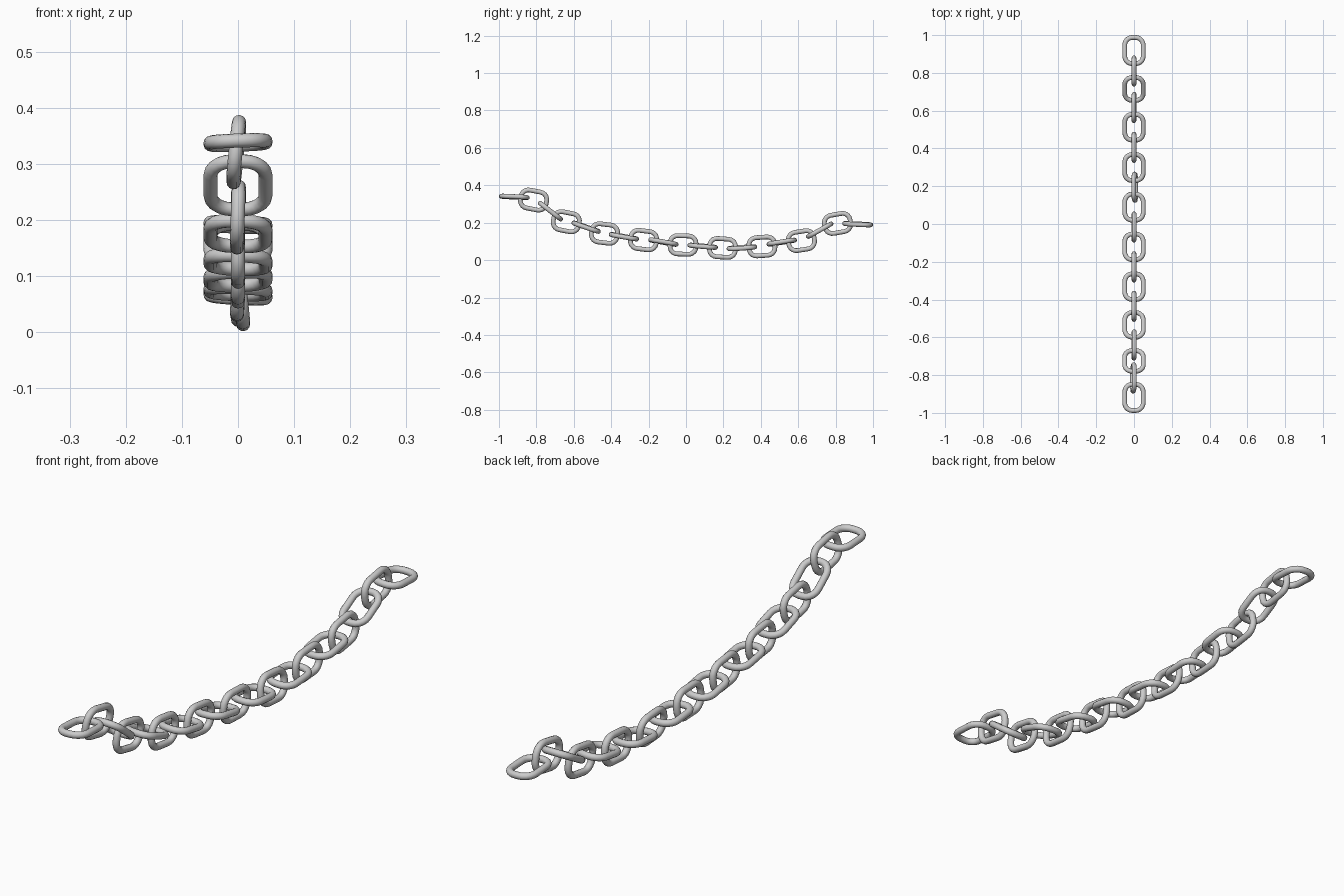
import bpy, math
from mathutils import Matrix, Vector

if "Cube" in bpy.data.objects:
    bpy.data.objects.remove(bpy.data.objects["Cube"])

WIRE = 0.0125            # wire radius
HALF_W, HALF_L = 0.049, 0.0695   # centreline half width and length
CORNER = 0.040           # centreline corner radius
ARC, SIDES = 5, 12


def link_mesh():
    # Rounded ring lying flat in xy, long axis along y
    path = []
    for q, (sx, sy) in enumerate(((1, 1), (-1, 1), (-1, -1), (1, -1))):
        c = Vector((sx * (HALF_W - CORNER), sy * (HALF_L - CORNER), 0))
        for i in range(ARC + 1):
            a = (q + i / ARC) * math.pi / 2
            out = Vector((math.cos(a), math.sin(a), 0))
            path.append((c + out * CORNER, out))
    n = len(path)
    verts, faces = [], []
    for i, (p, out) in enumerate(path):
        for k in range(SIDES):
            t = 2 * math.pi * k / SIDES
            verts.append(p + out * (WIRE * math.cos(t)) + Vector((0, 0, WIRE * math.sin(t))))
            j, m = (i + 1) % n, (k + 1) % SIDES
            faces.append((i * SIDES + k, j * SIDES + k, j * SIDES + m, i * SIDES + m))
    mesh = bpy.data.meshes.new("chain_link")
    mesh.from_pydata(verts, [], faces)
    mesh.polygons.foreach_set("use_smooth", [True] * len(faces))
    mesh.update()
    return mesh


mesh = link_mesh()


def add_link(name, y, z, pitch, roll, x=0):
    ob = bpy.data.objects.new(name, mesh)
    bpy.context.collection.objects.link(ob)
    ob.matrix_world = (Matrix.Translation((x, y, z))
                       @ Matrix.Rotation(math.radians(pitch), 4, 'X')
                       @ Matrix.Rotation(math.radians(roll), 4, 'Y'))


# Flat links: y, z, pitch, roll
flat = [(-0.918, 0.338, -3, -2), (-0.725, 0.262, -38, 0), (-0.534, 0.176, -19, 2),
        (-0.332, 0.125, -10, 2), (-0.121, 0.096, -10, -2), (0.089, 0.074, -5, 2),
        (0.299, 0.066, 4, 3), (0.512, 0.096, 9, -2), (0.715, 0.160, 29, 0),
        (0.918, 0.192, -3, 2)]
# Upright links: y, z, pitch, roll, x
upright = [(-0.815, 0.321, -11, 6, -0.003), (-0.640, 0.205, -11, 2, 0),
           (-0.436, 0.142, -7, 0, 0), (-0.227, 0.107, -7, 0, 0),
           (-0.016, 0.081, -2, 2, 0), (0.195, 0.065, -4, -6, 0.004),
           (0.406, 0.073, 4, 0, 0), (0.617, 0.104, 9, -2, 0),
           (0.810, 0.196, 10, 0, 0)]

for i, v in enumerate(flat):
    add_link(f"flat_link_{i + 1}", *v)
for i, (y, z, p, r, x) in enumerate(upright):
    add_link(f"upright_link_{i + 1}", y, z, p, 90 + r, x)
